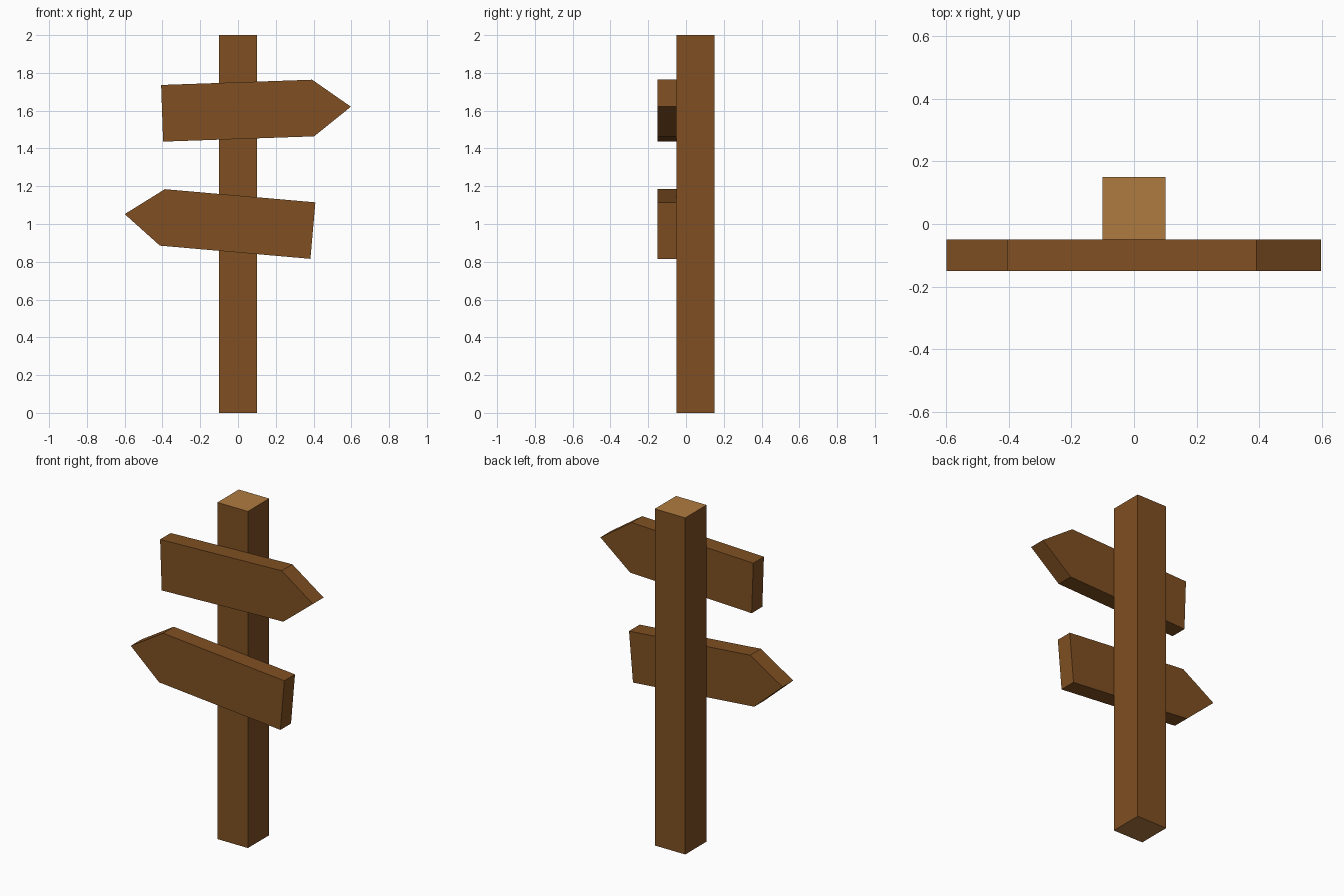
import bpy, bmesh, math
from mathutils import Matrix

if "Cube" in bpy.data.objects:
    bpy.data.objects.remove(bpy.data.objects["Cube"])


def material(name, rgb):
    m = bpy.data.materials.new(name)
    m.diffuse_color = (*rgb, 1)
    m.use_nodes = True
    m.node_tree.nodes["Principled BSDF"].inputs["Base Color"].default_value = m.diffuse_color
    return m


wood = material("brown_wood", (0.216, 0.080, 0.016))
end_grain = material("light_end_grain", (0.434, 0.198, 0.051))


def prism(name, profile, y0, y1, transform=Matrix()):
    """Extrude an x-z profile from y0 to y1."""
    bm = bmesh.new()
    face = bm.faces.new([bm.verts.new((x, y0, z)) for x, z in profile])
    ext = bmesh.ops.extrude_face_region(bm, geom=[face])
    bmesh.ops.translate(bm, vec=(0, y1 - y0, 0),
                        verts=[v for v in ext["geom"] if isinstance(v, bmesh.types.BMVert)])
    bm.transform(transform)
    bmesh.ops.recalc_face_normals(bm, faces=bm.faces)
    mesh = bpy.data.meshes.new(name)
    bm.to_mesh(mesh)
    bm.free()
    mesh.materials.append(wood)
    obj = bpy.data.objects.new(name, mesh)
    bpy.context.collection.objects.link(obj)
    return obj


# Square post with lighter cut ends
post = prism("post", [(-0.1, 0), (0.1, 0), (0.1, 2), (-0.1, 2)], -0.05, 0.15)
post.data.materials.append(end_grain)
for p in post.data.polygons:
    p.material_index = int(abs(p.normal.z) > 0.9)

# Arrow boards: name, direction, height, tilt in degrees
for name, side, z, tilt in (("upper_arrow_board", 1, 1.6, 2),
                            ("lower_arrow_board", -1, 1.0, -5)):
    arrow = [(side * x, h) for x, h in
             ((-0.4, -0.15), (0.4, -0.15), (0.6, 0), (0.4, 0.15), (-0.4, 0.15))]
    place = Matrix.Translation((-0.002, 0, z)) @ Matrix.Rotation(math.radians(-tilt), 4, "Y")
    prism(name, arrow, -0.15, -0.05, place)
